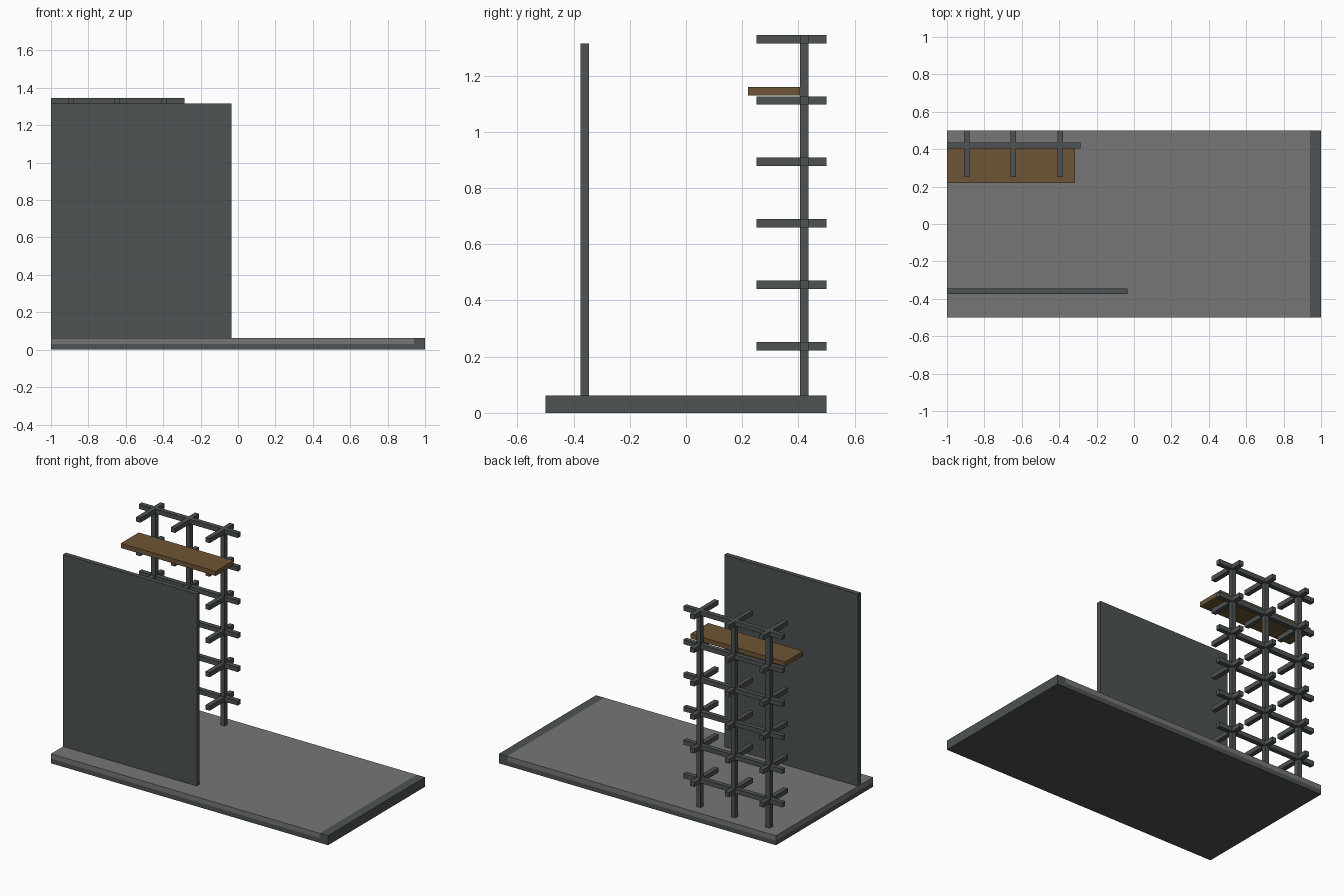
import bpy, bmesh
from mathutils import Vector

cube = bpy.data.objects.get("Cube")
if cube:
    bpy.data.objects.remove(cube, do_unlink=True)


def material(name, rgb):
    m = bpy.data.materials.new(name)
    m.use_nodes = True
    color = (*rgb, 1)
    m.diffuse_color = color
    m.node_tree.nodes["Principled BSDF"].inputs["Base Color"].default_value = color
    return m


iron = material("dark iron", (0.075, 0.085, 0.085))
stone = material("grey stone", (0.18, 0.18, 0.18))
wood = material("brown wood", (0.155, 0.09, 0.035))


def box(name, x, y, z, mat):
    """Box from (min, max) ranges on each axis."""
    bm = bmesh.new()
    bmesh.ops.create_cube(bm, size=1)
    for v in bm.verts:
        v.co = Vector(r[0] if c < 0 else r[1] for c, r in zip(v.co, (x, y, z)))
    mesh = bpy.data.meshes.new(name)
    bm.to_mesh(mesh)
    bm.free()
    mesh.materials.append(mat)
    obj = bpy.data.objects.new(name, mesh)
    bpy.context.collection.objects.link(obj)
    return obj


def around(c, half=0.015):
    return (c - half, c + half)


# Floor slab: stone upper layer, iron underside and end strip
BASE, LAYER, STRIP = 0.062, 0.03, 0.94
floor = box("floor_slab", (-1, 1), (-0.5, 0.5), (0, BASE), iron)
floor.data.materials.append(stone)
bm = bmesh.new()
bm.from_mesh(floor.data)
for co, no in (((0, 0, LAYER), (0, 0, 1)), ((STRIP, 0, 0), (1, 0, 0))):
    bmesh.ops.bisect_plane(bm, geom=bm.verts[:] + bm.edges[:] + bm.faces[:],
                           plane_co=co, plane_no=no)
for f in bm.faces:
    c = f.calc_center_median()
    f.material_index = int(c.z > LAYER and c.x < STRIP)
bm.to_mesh(floor.data)
bm.free()

# Front wall panel
box("wall_panel", (-1, -0.035), (-0.375, -0.345), (BASE, 1.315), iron)

# Lattice: posts, long rails and cross pegs
ROW_Y = around(0.42)
posts = [-0.895, -0.645, -0.395]
levels = [0.237 + 0.2186 * i for i in range(6)]
for i, x in enumerate(posts):
    box(f"lattice_post_{i}", around(x), ROW_Y, (BASE, levels[-1] + 0.015), iron)
for j, z in enumerate(levels):
    box(f"lattice_rail_{j}", (-1, -0.285), ROW_Y, around(z), iron)
    for i, x in enumerate(posts):
        box(f"lattice_peg_{j}_{i}", around(x), (0.25, 0.5), around(z), iron)

# Shelf board resting on the pegs
box("shelf_board", (-1, -0.315), (0.22, 0.405), (1.13, 1.16), wood)
